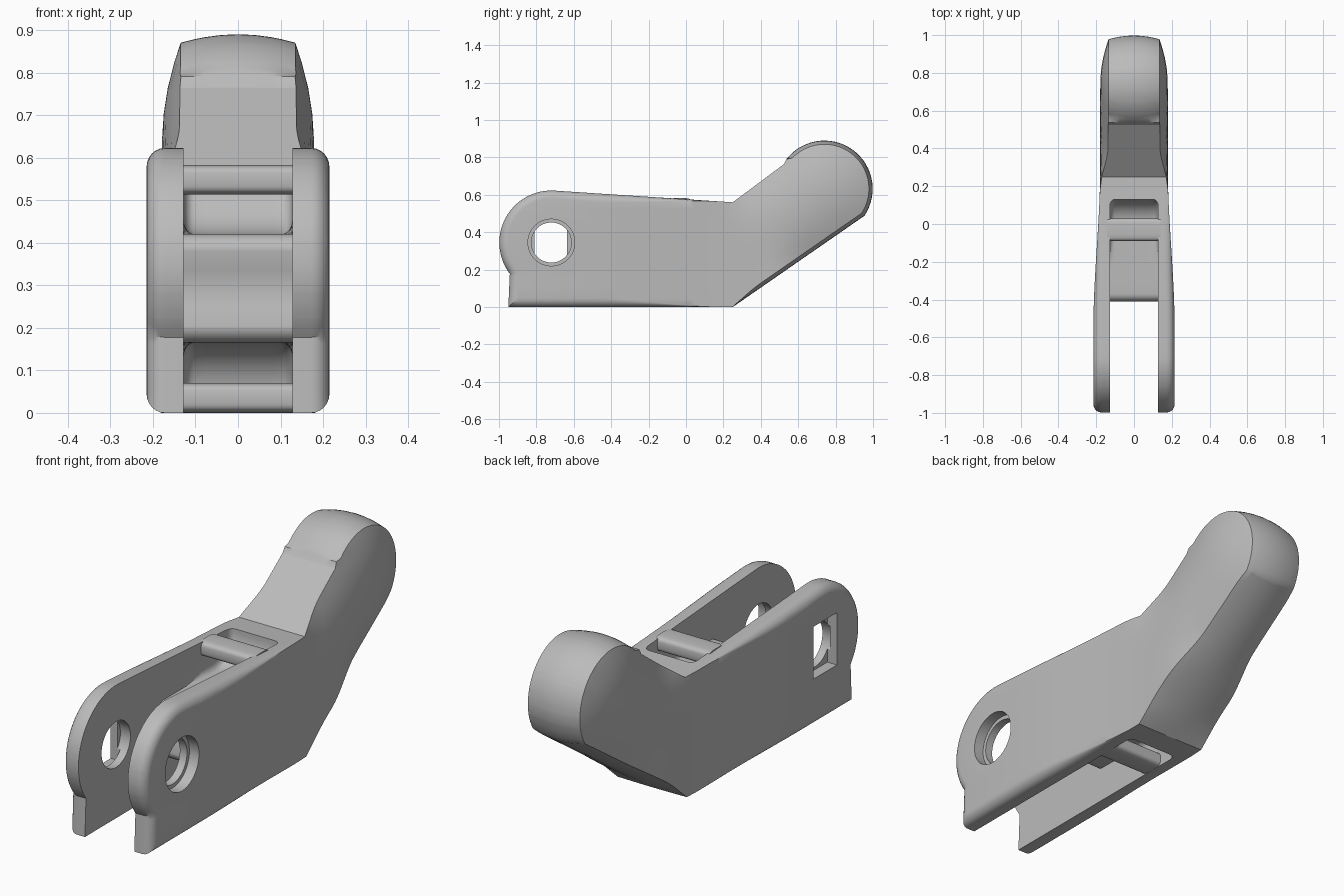
import bpy
import bmesh
from math import sin, cos, radians, pi, copysign
from mathutils import Vector

if "Cube" in bpy.data.objects:
    bpy.data.objects.remove(bpy.data.objects["Cube"])

grey = bpy.data.materials.new("plain_grey")
grey.use_nodes = True
colour = (0.5, 0.5, 0.5, 1)
grey.diffuse_color = colour
grey.node_tree.nodes["Principled BSDF"].inputs["Base Color"].default_value = colour

PIVOT = Vector((-0.72, 0.345))     # centre of the forked end
TIP = Vector((0.74, 0.632))        # centre of the rounded arm end
BEND = Vector((0.25, 0.28))
ARM = (TIP - BEND).normalized()


def smooth(a, b, t):
    t = min(1, max(0, (t - a) / (b - a)))
    return t * t * (3 - 2 * t)


def arc(c, r, a, b, n):
    return [Vector((c[0] + r * cos(radians(a + (b - a) * i / n)),
                    c[1] + r * sin(radians(a + (b - a) * i / n)))) for i in range(n + 1)]


def resample(points, step=0.06):
    out = []
    for p, q in zip(points, points[1:] + points[:1]):
        p, q = Vector(p), Vector(q)
        n = max(1, round((q - p).length / step))
        out += [p.lerp(q, i / n) for i in range(n)]
    return out


def inward(points):
    """Mitred inward normals of a counter-clockwise outline."""
    result = []
    for i, p in enumerate(points):
        a = (p - points[i - 1]).normalized()
        b = (points[(i + 1) % len(points)] - p).normalized()
        na, nb = Vector((-a.y, a.x)), Vector((-b.y, b.x))
        result.append((na + nb) / max(0.5, 1 + na.dot(nb)))
    return result


def loft(name, points, width, rounding=lambda p: 0, crown=lambda p: 0, grid=False):
    """Side outline swept across x, with rounded or crowned outer edges."""
    normals = inward(points)
    half = [(0.3, 0), (0.6, 0)] + [(0.8 + 0.2 * sin(t), 1 - cos(t))
                                   for t in (i * pi / 12 for i in range(7))]
    layers = [(-u, k) for u, k in reversed(half)] + [(0, 0)] + half
    bm = bmesh.new()
    loops = []
    for u, k in layers:
        loop = []
        for p, n in zip(points, normals):
            q = p + n * (rounding(p) * k + crown(p) * u * u)
            loop.append(bm.verts.new((u, q.x, q.y)))
        loops.append(loop)
    count = len(points)
    for a, b in zip(loops, loops[1:]):
        for i in range(count):
            j = (i + 1) % count
            bm.faces.new((a[i], a[j], b[j], b[i]))
    bm.faces.new(loops[0])
    bm.faces.new(loops[-1])
    if grid:
        # divide the flat sides so that they can follow the width
        cuts = [((0, -0.5 + 0.06 * i + 0.003, 0), (0, 1, 0)) for i in range(25)]
        cuts += [((0, 0, 0.043 + 0.06 * i), (0, 0, 1)) for i in range(14)]
        for co, no in cuts:
            bmesh.ops.bisect_plane(bm, geom=bm.verts[:] + bm.edges[:] + bm.faces[:],
                                   dist=0.0005, plane_co=co, plane_no=no)
    bmesh.ops.recalc_face_normals(bm, faces=bm.faces[:])
    if grid:
        bmesh.ops.triangulate(bm, faces=bm.faces[:])
    for v in bm.verts:
        v.co.x *= width(v.co.y, v.co.z)
    return finish(name, bm)


def finish(name, bm):
    mesh = bpy.data.meshes.new(name)
    bm.to_mesh(mesh)
    bm.free()
    mesh.materials.append(grey)
    obj = bpy.data.objects.new(name, mesh)
    bpy.context.collection.objects.link(obj)
    return obj


def activate(obj):
    bpy.ops.object.select_all(action='DESELECT')
    obj.select_set(True)
    bpy.context.view_layer.objects.active = obj


def block(points, x0, x1):
    """Plain straight cutter from a side outline."""
    bm = bmesh.new()
    a = [bm.verts.new((x0, p[0], p[1])) for p in points]
    b = [bm.verts.new((x1, p[0], p[1])) for p in points]
    bm.faces.new(a)
    bm.faces.new(b)
    for i in range(len(points)):
        j = (i + 1) % len(points)
        bm.faces.new((a[i], a[j], b[j], b[i]))
    bmesh.ops.recalc_face_normals(bm, faces=bm.faces[:])
    return finish("cutter", bm)


def subtract(obj, cutter):
    cutter.hide_render = True
    mod = obj.modifiers.new("cut", 'BOOLEAN')
    mod.operation = 'DIFFERENCE'
    mod.solver = 'EXACT'
    mod.object = cutter
    activate(obj)
    bpy.ops.object.modifier_apply(modifier=mod.name)
    bpy.data.objects.remove(cutter)


# Body: forked front and a bent arm with a domed end
def body_width(y, z):
    base = 0.215 - 0.036 * smooth(-0.55, 0.3, y)
    p = Vector((y, z))
    along = (p - BEND).dot(ARM)
    near = TIP if (p - TIP).dot(ARM) > 0 else BEND + ARM * along
    d = min(1, (p - near).length / 0.24)
    return base - 0.045 * d * d * smooth(0.08, 0.36, along)


def body_rounding(p):
    return 0.045 * (1 - smooth(-0.5, 0.2, p.x))


def body_crown(p):
    slope_top = p.x < 0.54 and p.y > 0.5
    return 0 if slope_top else 0.02 * smooth(0.22, 0.4, p.x)


outline = [Vector((-0.95, 0)), Vector((0.25, 0))]
outline += arc(TIP, 0.258, -34, 142, 30)
outline += [Vector((0.525, 0.765)), Vector((0.25, 0.56))]
outline += arc(PIVOT, 0.278, 87, 217, 26)
body = loft("lever_body", resample(outline), body_width, body_rounding, body_crown, True)

# Fork gap with curved strap passages above and below the web
lower = [Vector((-1.2, -0.2)), Vector((0.13, -0.2))]
lower += arc((0, 0.035), 0.13, 0, 90, 10)
lower += [Vector((-0.09, 0.165))] + arc((-0.37, 0.205), 0.04, 270, 180, 6)
lower += [Vector((-0.395, 0.25))]
middle = [Vector((-0.39, 0.2925))]
upper = [Vector((p.x, 0.585 - p.y)) for p in reversed(lower)]
gap = loft("gap_cutter", resample(lower + middle + upper), lambda y, z: 0.128,
           lambda p: 0.035 * smooth(-0.2, -0.05, p.x))
subtract(body, gap)

# Pin hole, round recess on the left, rectangular recess on the right
subtract(body, block(arc(PIVOT, 0.107, 0, 352.5, 47), -0.18, 0.18))
subtract(body, block(arc(PIVOT, 0.125, 0, 352.5, 47), 0.165, 0.3))
subtract(body, block([(-0.81, 0.225), (-0.635, 0.225), (-0.635, 0.47), (-0.81, 0.47)],
                     -0.3, -0.165))

# Strap bars
parts = [body]
for name, z in (("upper_strap_bar", 0.548), ("lower_strap_bar", 0.0355)):
    ring = []
    for i in range(32):
        c, s = cos(i * pi / 16), sin(i * pi / 16)
        ring.append(Vector((-0.03 + 0.06 * copysign(abs(c) ** 0.5, c),
                            z + 0.035 * copysign(abs(s) ** 0.5, s))))
    parts.append(loft(name, ring, lambda y, z: 0.14))

for part in parts:
    activate(part)
    bpy.ops.object.shade_smooth_by_angle(angle=radians(30))
